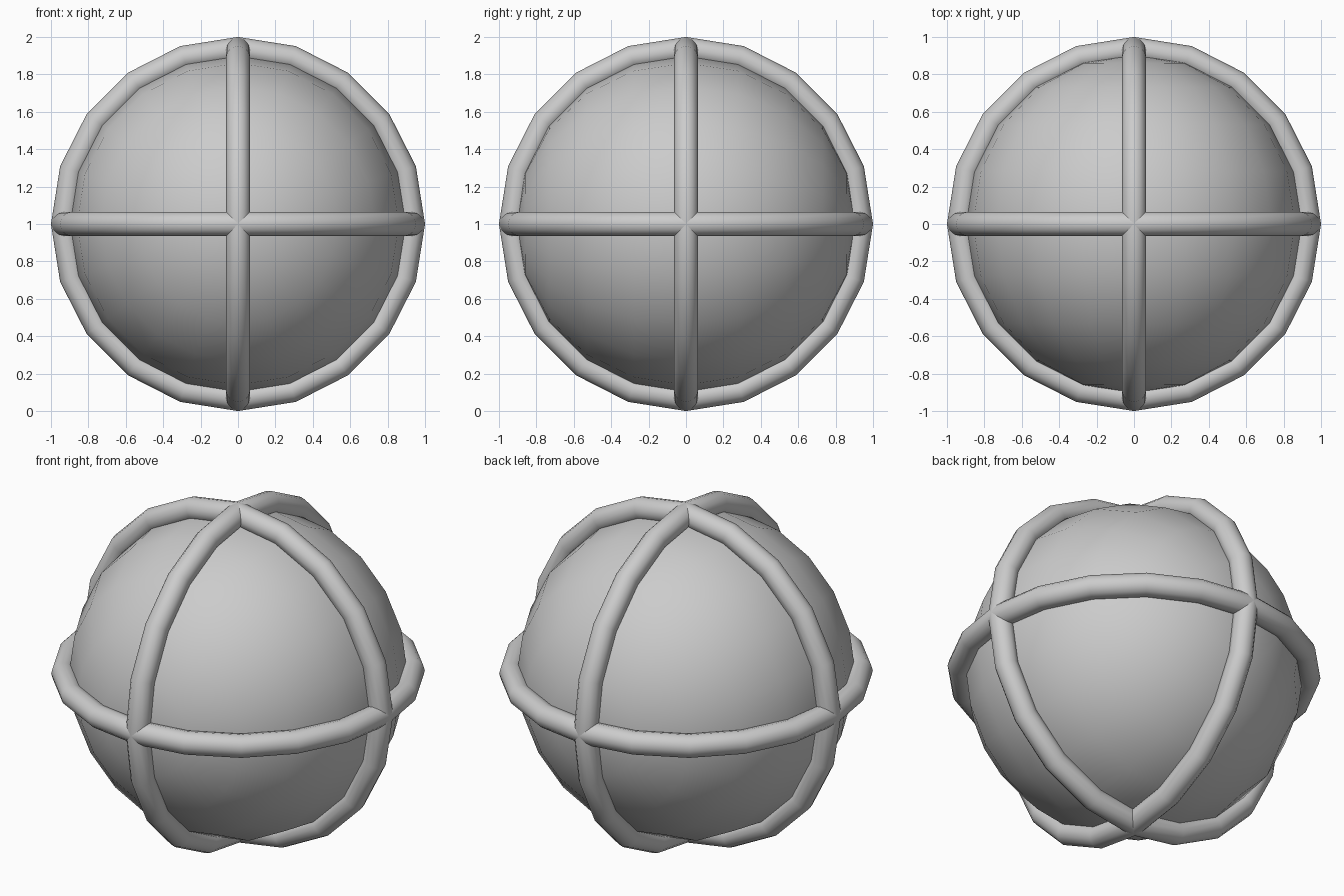
import bpy
from math import pi

if "Cube" in bpy.data.objects:
    bpy.data.objects.remove(bpy.data.objects["Cube"])

CENTRE = (0, 0, 1)


def finish(name):
    ob = bpy.context.object
    ob.name = name
    bpy.ops.object.shade_smooth()
    return ob


# ball core, poles facing front and back
bpy.ops.mesh.primitive_uv_sphere_add(segments=20, ring_count=10, radius=0.905,
                                     location=CENTRE, rotation=(pi / 2, 0, 0))
finish("ball_core")

# three round bands, one around each axis
bands = {
    "horizontal_band": (0, 0, 0),
    "front_band": (pi / 2, 0, 0),
    "side_band": (0, pi / 2, 0),
}
for name, rot in bands.items():
    bpy.ops.mesh.primitive_torus_add(major_segments=20, minor_segments=12,
                                     major_radius=0.935, minor_radius=0.065,
                                     location=CENTRE, rotation=rot)
    finish(name)
